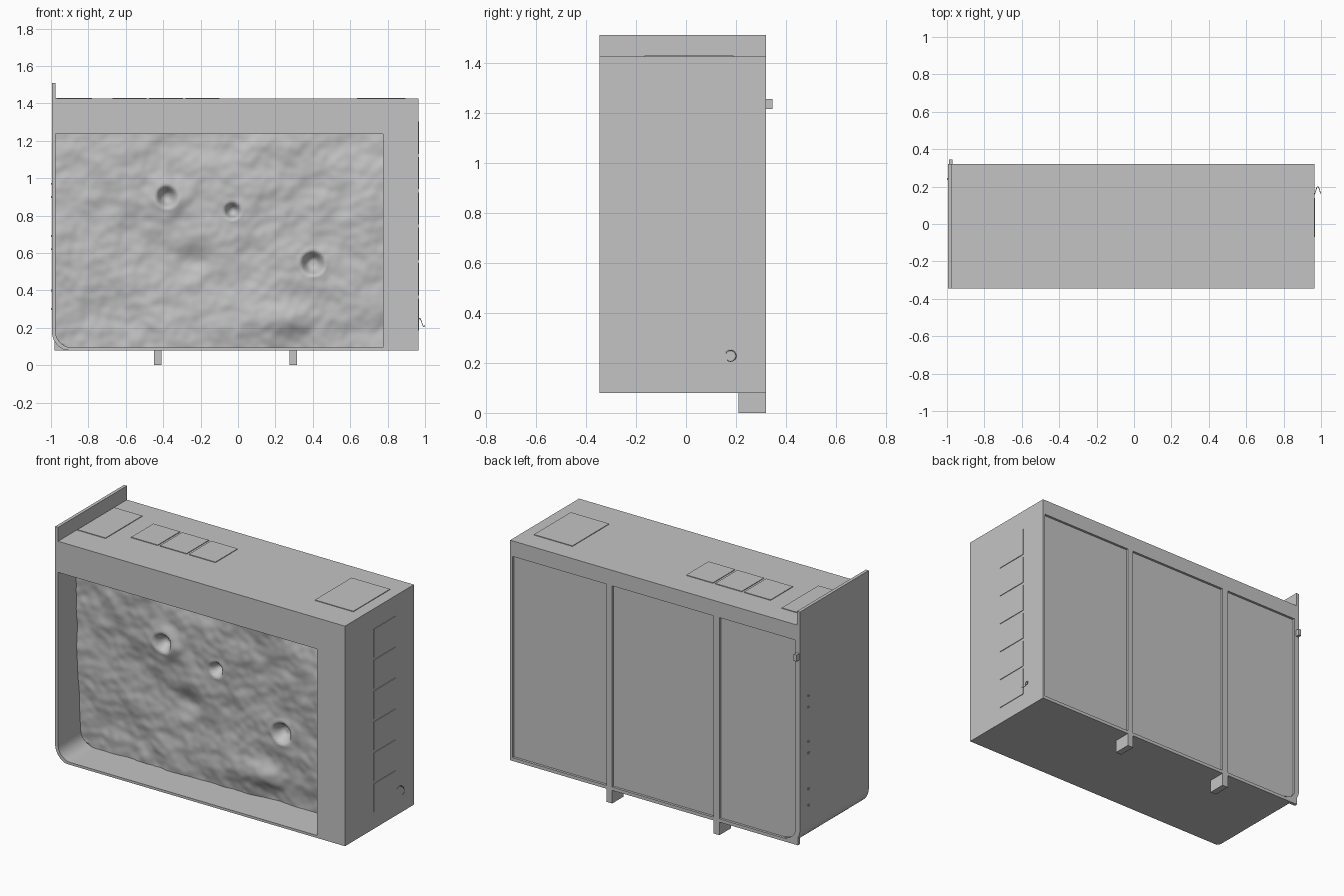
import bpy, bmesh, math
from mathutils import Vector, noise

if "Cube" in bpy.data.objects:
    bpy.data.objects.remove(bpy.data.objects["Cube"])

mat = bpy.data.materials.new("plain grey")
mat.diffuse_color = (0.55, 0.55, 0.55, 1)
mat.use_nodes = True
mat.node_tree.nodes["Principled BSDF"].inputs["Base Color"].default_value = mat.diffuse_color


def finish(name, bm):
    bmesh.ops.recalc_face_normals(bm, faces=bm.faces)
    me = bpy.data.meshes.new(name)
    bm.to_mesh(me)
    bm.free()
    me.materials.append(mat)
    ob = bpy.data.objects.new(name, me)
    bpy.context.collection.objects.link(ob)
    return ob


def box(name, x0, x1, y0, y1, z0, z1):
    bm = bmesh.new()
    bmesh.ops.create_cube(bm, size=1)
    for v in bm.verts:
        v.co = ((x0 + x1) / 2 + v.co.x * (x1 - x0),
                (y0 + y1) / 2 + v.co.y * (y1 - y0),
                (z0 + z1) / 2 + v.co.z * (z1 - z0))
    return finish(name, bm)


def prism(name, pts, y0, y1):
    """Extrude an x-z profile from y0 to y1."""
    bm = bmesh.new()
    f = bm.faces.new([bm.verts.new((x, y0, z)) for x, z in pts])
    r = bmesh.ops.extrude_face_region(bm, geom=[f])
    for v in r["geom"]:
        if isinstance(v, bmesh.types.BMVert):
            v.co.y = y1
    return finish(name, bm)


def corner(cx, cz, r, n=10):
    """Quarter arc from the left side round to the bottom."""
    return [(cx - r * math.cos(i / n * math.pi / 2),
             cz - r * math.sin(i / n * math.pi / 2)) for i in range(n + 1)]


L, R, F, B, BOT, TOP = -0.995, 0.965, -0.345, 0.32, 0.08, 1.425
IL, IB = -0.975, 0.095          # inner faces of the side wall and floor
CX, CZ = -0.89, 0.18            # centre of the rounded lower corner
OX, OZ = 0.775, 1.235           # right and top limits of the front opening

# Side wall and floor in one bent sheet
skin = ([(IL, 1.51), (L, 1.51)] + corner(CX, CZ, 0.105)
        + [(R, CZ - 0.105), (R, IB)] + corner(CX, CZ, 0.085)[::-1])
skin = [(x, max(z, BOT)) for x, z in skin]
prism("side_wall_and_floor", skin, F, B)

# Casing around the front opening
box("top_header", IL, R, F, 0.305, OZ, TOP)
box("right_cabinet", OX, R, F, 0.305, IB, OZ)

# Back sheet with rounded corner, raised frame and ribs
prism("back_sheet", [(IL, OZ)] + corner(CX, CZ, 0.085) + [(OX, IB), (OX, OZ)], 0.285, 0.305)
box("back_top_rail", IL, R, 0.30, B, 1.33, TOP)
box("back_bottom_rail", -0.98, R, 0.30, B, BOT, 0.1)
box("back_right_rail", 0.95, R, 0.30, B, BOT, 1.34)
box("back_left_rail", -0.98, -0.96, 0.30, B, BOT, 1.34)
prism("back_corner_fill", [(-0.98, BOT)] + corner(CX, CZ, 0.075), 0.30, B)

for x in (-0.43, 0.295):
    box("back_rib", x - 0.02, x + 0.02, 0.30, B, 0.09, 1.34)
    box("foot", x - 0.02, x + 0.02, 0.21, B, 0, 0.09)

# Thin plates on the right side
for i in range(6):
    z = 0.185 + i * 0.189
    box("side_plate", R, R + 0.004, -0.07, 0.14, z, z + 0.172)

# Thin plates on the top
for x0, x1, y0, y1 in ((-0.97, -0.78, -0.165, 0.19), (0.635, 0.895, -0.165, 0.19),
                       (-0.67, -0.49, -0.075, 0.14), (-0.475, -0.295, -0.075, 0.14),
                       (-0.28, -0.10, -0.075, 0.14)):
    box("top_plate", x0, x1, y0, y1, TOP, TOP + 0.004)

# Latch on the back and small pins on the left wall
box("back_latch", -0.99, -0.97, B, 0.345, 1.215, 1.255)
for z in (0.97, 0.90, 0.69, 0.62, 0.40, 0.30):
    box("wall_pin", L - 0.005, L + 0.002, 0.236, 0.246, z - 0.005, z + 0.005)

# Wire hook on the right side
cu = bpy.data.curves.new("wire_hook", "CURVE")
cu.dimensions = "3D"
cu.bevel_depth = 0.002
cu.bevel_resolution = 1
sp = cu.splines.new("POLY")
N = 16
sp.points.add(N)
for i, p in enumerate(sp.points):
    a = math.radians(150 - 280 * i / N)
    p.co = (R + 0.033 * i / N, 0.178 + 0.022 * math.cos(a), 0.228 + 0.022 * math.sin(a), 1)
cu.materials.append(mat)
bpy.context.collection.objects.link(bpy.data.objects.new("wire_hook", cu))

# Rough rocky ground inside the opening, with pits (x, z, radius, rim width)
pits = ((-0.38, 0.90, 0.06, 0.05), (-0.03, 0.825, 0.045, 0.012), (0.40, 0.545, 0.066, 0.015))


def depth(x, z):
    t = (z - IB) / (OZ - IB)
    y = F + 0.165 + 0.07 * (1 - t) ** 1.5
    y += 0.022 * noise.noise(Vector((x * 3, z * 3, 1.7)))
    y += 0.012 * noise.noise(Vector((x * 8, z * 8, 4.1)))
    y += 0.005 * noise.noise(Vector((x * 22, z * 22, 9.3)))
    # low mound near the bottom and a shallow dip in the middle
    y -= 0.04 * math.exp(-((x - 0.25) / 0.16) ** 2 - ((z - 0.24) / 0.08) ** 2)
    y += 0.02 * math.exp(-((x + 0.22) / 0.08) ** 2 - ((z - 0.56) / 0.06) ** 2)
    for px, pz, r, rim in pits:
        d = math.hypot(x - px, z - pz)
        if d < r:
            y += 0.055 * min(1, 1.6 * (1 - d / r))
        y -= 0.3 * rim * math.exp(-((d - r) / rim) ** 2)
    return y


NX, NZ = 140, 92
bm = bmesh.new()
grid = []
for j in range(NZ + 1):
    row = []
    for i in range(NX + 1):
        x = IL + (OX - IL) * i / NX
        z = IB + (OZ - IB) * j / NZ
        y = depth(x, z)
        # keep the ground inside the rounded corner
        if x < CX and z < CZ:
            d = math.hypot(x - CX, z - CZ)
            k = min(1, 0.085 / d)
            x, z = CX + (x - CX) * k, CZ + (z - CZ) * k
        row.append(bm.verts.new((x, y, z)))
    grid.append(row)
for j in range(NZ):
    for i in range(NX):
        f = bm.faces.new((grid[j][i], grid[j][i + 1], grid[j + 1][i + 1], grid[j + 1][i]))
        f.smooth = True
ground = finish("rocky_ground", bm)
